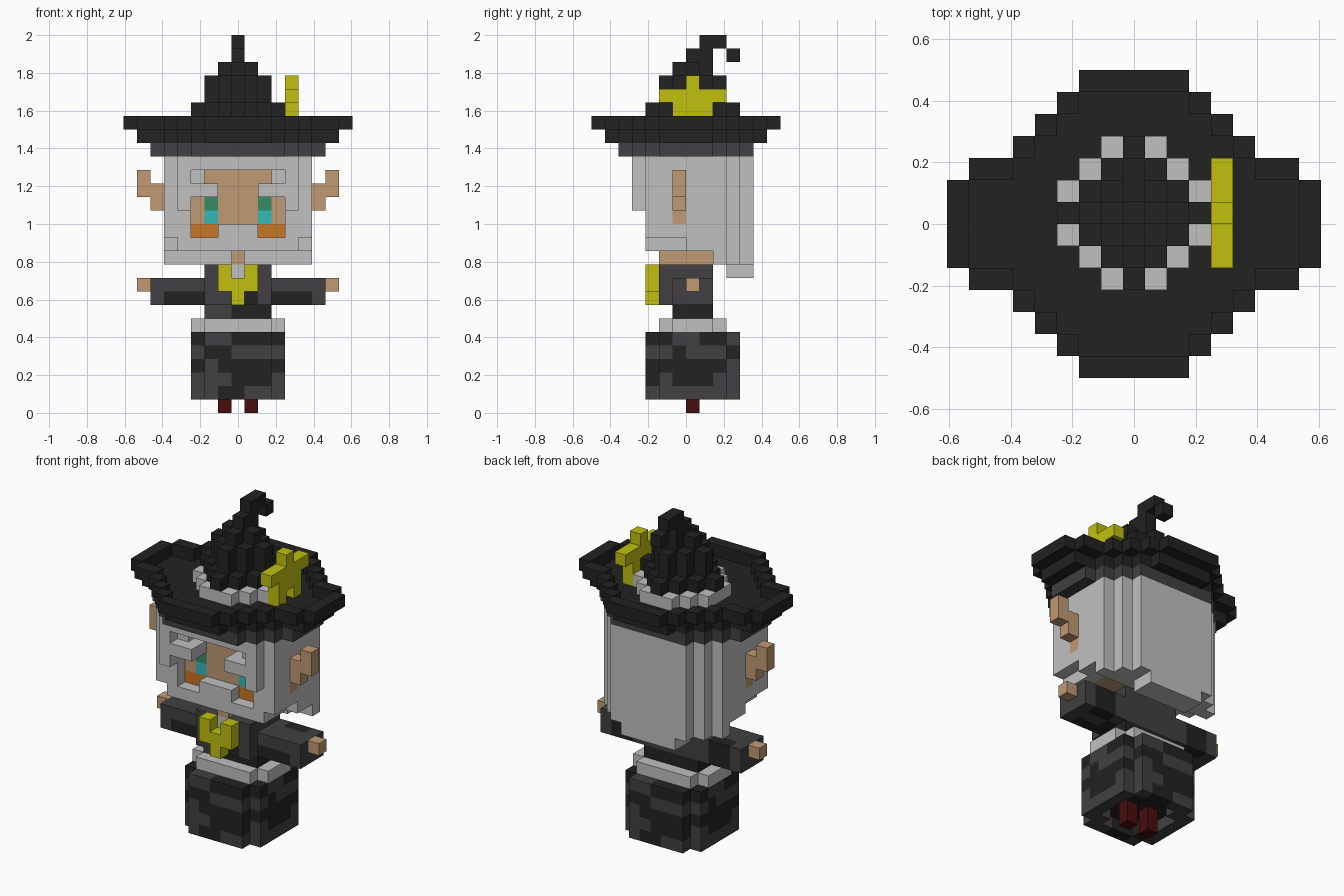
import bpy, bmesh
from mathutils import Vector

cube = bpy.data.objects.get("Cube")
if cube:
    bpy.data.objects.remove(cube, do_unlink=True)

V = 2 / 28  # block size; x cells are centred on integers, y and z cells start on them

COLOURS = {
    "black": (0.016, 0.016, 0.016),
    "charcoal": (0.054, 0.051, 0.054),
    "silver": (0.527, 0.527, 0.527),
    "skin": (0.527, 0.323, 0.175),
    "yellow": (0.527, 0.527, 0.005),
    "orange": (0.565, 0.181, 0.018),
    "green": (0.037, 0.262, 0.127),
    "teal": (0.034, 0.479, 0.479),
    "dark_red": (0.065, 0.004, 0.004),
}
MATS = {}
for name, rgb in COLOURS.items():
    m = bpy.data.materials.new(name)
    m.use_nodes = True
    m.diffuse_color = (*rgb, 1)
    m.node_tree.nodes["Principled BSDF"].inputs["Base Color"].default_value = (*rgb, 1)
    m.node_tree.nodes["Principled BSDF"].inputs["Roughness"].default_value = 0.9
    MATS[name] = m

# Corner offsets of the six sides of a block, keyed by direction
SIDES = {
    (1, 0, 0): ((1, 0, 0), (1, 1, 0), (1, 1, 1), (1, 0, 1)),
    (-1, 0, 0): ((0, 0, 0), (0, 0, 1), (0, 1, 1), (0, 1, 0)),
    (0, 1, 0): ((0, 1, 0), (0, 1, 1), (1, 1, 1), (1, 1, 0)),
    (0, -1, 0): ((0, 0, 0), (1, 0, 0), (1, 0, 1), (0, 0, 1)),
    (0, 0, 1): ((0, 0, 1), (1, 0, 1), (1, 1, 1), (0, 1, 1)),
    (0, 0, -1): ((0, 0, 0), (0, 1, 0), (1, 1, 0), (1, 0, 0)),
}


def box(x0, x1, y0, y1, z0, z1):
    """Cells of a box, both ends included."""
    return {(x, y, z) for x in range(x0, x1 + 1)
            for y in range(y0, y1 + 1) for z in range(z0, z1 + 1)}


def both(cells):
    """Add the mirror image across x."""
    return cells | {(-x, y, z) for x, y, z in cells}


def build(name, layers):
    """Make one object from (colour, cells) pairs; later pairs repaint earlier ones."""
    grid = {}
    for colour, cells in layers:
        for c in cells:
            grid[c] = colour
    used = sorted(set(grid.values()))
    bm = bmesh.new()
    for c, colour in grid.items():
        for d, corners in SIDES.items():
            if (c[0] + d[0], c[1] + d[1], c[2] + d[2]) in grid:
                continue
            base = Vector((c[0] - 0.5, c[1], c[2]))
            f = bm.faces.new([bm.verts.new((base + Vector(k)) * V) for k in corners])
            f.material_index = used.index(colour)
    bmesh.ops.remove_doubles(bm, verts=bm.verts, dist=V * 0.01)
    mesh = bpy.data.meshes.new(name)
    bm.to_mesh(mesh)
    bm.free()
    for colour in used:
        mesh.materials.append(MATS[colour])
    obj = bpy.data.objects.new(name, mesh)
    bpy.context.collection.objects.link(obj)
    return obj


# Feet, reaching up under the hem
build("left_foot", [("dark_red", box(1, 1, 0, 0, 0, 1))])
build("right_foot", [("dark_red", box(-1, -1, 0, 0, 0, 1))])

# Skirt: square with notched corners, hollow at the hem, patched cloth
skirt = {(x, y, z) for x, y, z in box(-3, 3, -3, 3, 1, 5)
         if abs(x) + abs(y) < 6 and (z > 1 or max(abs(x), abs(y)) == 3 or abs(x) + abs(y) == 4)}
front_patches = (box(-2, -1, -3, -3, 5, 5) | box(0, 3, -3, -2, 4, 4) | box(-2, -2, -3, -3, 3, 3)
                 | box(-3, -1, -3, -2, 2, 2) | box(-2, -2, -3, -3, 1, 1) | box(1, 3, -3, -2, 1, 1))
side_patches = (box(3, 3, 0, 3, 4, 4) | box(3, 3, -1, 0, 5, 5)
                | box(3, 3, -2, 3, 1, 1) | box(3, 3, -2, -2, 2, 2))
patches = front_patches | side_patches
patches |= {(-x, -y, z) for x, y, z in patches}
build("skirt", [("black", skirt), ("charcoal", patches & skirt)])

# Belt with clipped corners
belt = {(x, y, z) for x, y, z in box(-3, 3, -2, 2, 6, 6) if abs(x) + abs(y) < 5}
build("belt", [("silver", belt)])

# Torso, dark at the waist, with a collar tip at the throat
build("torso", [
    ("charcoal", box(-2, 2, -1, 1, 8, 10) | box(-2, 2, -2, -2, 8, 10)),
    ("black", box(-2, 2, -1, 1, 7, 7)),
    ("charcoal", box(-2, -1, -1, -1, 7, 7)),
    ("black", box(1, 1, -2, -2, 8, 8)),
    ("silver", box(0, 0, -2, -2, 10, 10)),
])
build("brooch", [("yellow", both(box(1, 1, -3, -3, 9, 10)) | box(0, 0, -3, -3, 8, 9))])

# Arms and hands
for side, s in (("left", 1), ("right", -1)):
    def flip(cells):
        return {(s * x, y, z) for x, y, z in cells}
    build(side + "_sleeve", [
        ("charcoal", flip(box(3, 6, -1, 1, 8, 9))),
        ("black", flip(box(3, 5, -1, -1, 8, 8) | box(4, 5, 1, 1, 8, 9) | box(3, 3, 0, 0, 8, 8))),
    ])
    build(side + "_hand", [("skin", flip(box(7, 7, 0, 0, 9, 9)))])
    build(side + "_ear", [("skin", flip(box(6, 6, -1, -1, 15, 16) | box(7, 7, -1, -1, 16, 17)))])

# Face with cheeks and eyes
build("neck", [("skin", box(0, 0, -2, 1, 11, 11))])
build("face", [
    ("skin", box(-3, 3, -2, 1, 12, 17)),
    ("orange", both(box(2, 3, -2, -2, 13, 13))),
    ("green", both(box(2, 2, -2, -2, 15, 15))),
    ("teal", both(box(2, 2, -2, -2, 14, 14))),
])


# Hair: rounded at the back, longer towards the middle of the back
def hair_cell(x, y, z):
    ax = abs(x)
    if y > (2 if ax == 5 else 3 if ax == 4 else 4):
        return False
    if ax <= 3 and y <= 1 and z <= 17:
        return False
    low = 11 if y >= 2 else 12
    if y >= 3 and ax <= 2:
        low = 10
    if ax == 5 and y < 2:
        low = 13 if y < 0 else 12
    return z >= low


hair = {c for c in box(-5, 5, -3, 4, 10, 18) if hair_cell(*c)}
hair |= both(box(3, 3, -3, -3, 17, 17) | box(4, 4, -4, -4, 15, 18)) | box(-3, 3, -4, -4, 18, 18)
build("hair", [("silver", hair), ("skin", both(box(5, 5, -1, -1, 14, 14)))])
build("eyebrows", [("silver", both(box(2, 3, -4, -3, 16, 16)))])
build("beard", [("silver", box(-3, 3, -3, -3, 12, 12) | box(-1, 1, -3, -3, 13, 13))])


# Hat brim: stepped bowl, each layer given by its half widths from the middle row outwards
def disc(half_widths, z):
    return {(x, y, z) for r, w in enumerate(half_widths)
            for y in (r, -r - 1) for x in range(-w, w + 1)}


FLOOR = (7, 7, 5, 4, 3, 2)
hole = {(x, y, 21) for x, y, z in disc(FLOOR, 20)}
build("brim", [
    ("charcoal", disc((6, 6, 5, 4, 3), 19)),
    ("black", disc(FLOOR, 20)),
    ("black", disc((8, 8, 7, 5, 4, 3, 2), 21) - hole),
])


# Hat band and diamond-shaped crown with a drooping tip
def diamond(r, z0, z1):
    return {c for c in box(-3, 3, -3, 3, z0, z1) if abs(c[0]) + abs(c[1]) <= r}


build("hat_band", [("silver", diamond(4, 21, 21))])
crown = diamond(3, 22, 22) | diamond(2, 23, 24) | diamond(1, 25, 25)
crown |= box(0, 0, 0, 1, 26, 26) | box(0, 0, 1, 2, 27, 27) | box(0, 0, 3, 3, 26, 26)
build("crown", [("black", crown)])

# Star standing on the brim
build("star", [("yellow", box(4, 4, 0, 0, 24, 24) | box(4, 4, -2, 2, 23, 23)
                | box(4, 4, -1, 1, 22, 22) | box(4, 4, -1, -1, 21, 21) | box(4, 4, 1, 1, 21, 21))])
